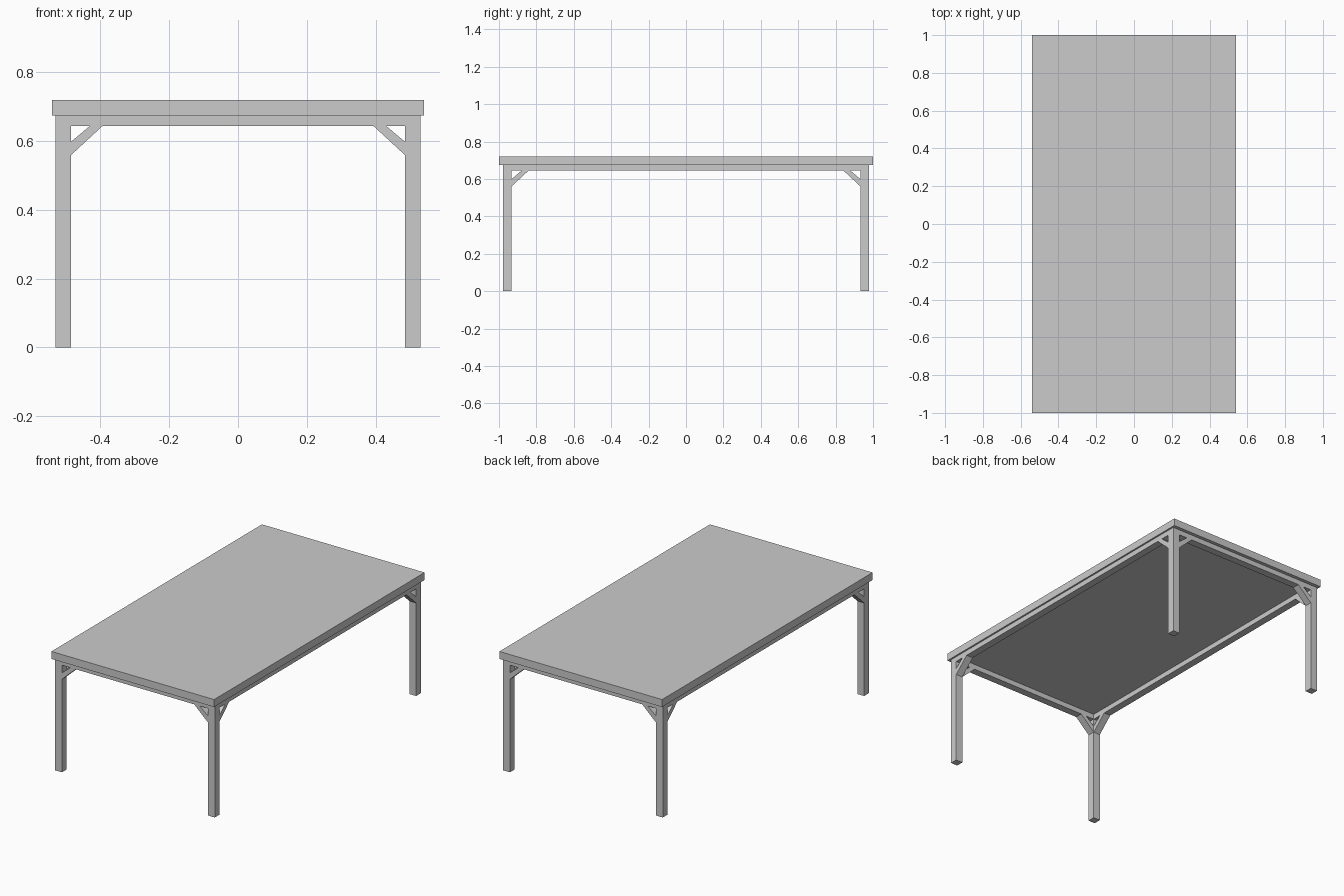
import bpy

if "Cube" in bpy.data.objects:
    bpy.data.objects.remove(bpy.data.objects["Cube"])

TOP_X, TOP_Y = 0.541, 1.0          # tabletop half sizes
LEG_X, LEG_Y = 0.531, 0.979        # outer faces of the legs
W = 0.045                          # timber thickness
Z_APRON, Z_UNDER, Z_TOP = 0.644, 0.675, 0.72


def make_mesh(name, verts, faces):
    mesh = bpy.data.meshes.new(name)
    mesh.from_pydata(verts, [], faces)
    obj = bpy.data.objects.new(name, mesh)
    bpy.context.collection.objects.link(obj)
    bpy.context.view_layer.objects.active = obj
    obj.select_set(True)
    bpy.ops.object.mode_set(mode='EDIT')
    bpy.ops.mesh.select_all(action='SELECT')
    bpy.ops.mesh.normals_make_consistent(inside=False)
    bpy.ops.object.mode_set(mode='OBJECT')
    obj.select_set(False)
    return obj


def prism(name, profile, place):
    """Extrude a (u, z) profile across the timber thickness; place maps (u, depth, z)."""
    n = len(profile)
    verts = [place(u, d, z) for d in (0, W) for u, z in profile]
    faces = [range(n), range(n, 2 * n)]
    faces += [(i, (i + 1) % n, n + (i + 1) % n, n + i) for i in range(n)]
    return make_mesh(name, verts, [tuple(f) for f in faces])


def box(name, lo, hi):
    profile = [(lo[0], lo[1]), (hi[0], lo[1]), (hi[0], hi[1]), (lo[0], hi[1])]
    verts = [(x, y, z) for z in (lo[2], hi[2]) for x, y in profile]
    faces = [(0, 1, 2, 3), (4, 5, 6, 7)]
    faces += [(i, (i + 1) % 4, 4 + (i + 1) % 4, 4 + i) for i in range(4)]
    return make_mesh(name, verts, faces)


# Tabletop
box("tabletop", (-TOP_X, -TOP_Y, Z_UNDER), (TOP_X, TOP_Y, Z_TOP))

# Brace profile: distance from the leg's inner face, height
brace = [(0, 0.559), (0.092, Z_APRON), (0.055, Z_APRON), (0, 0.598)]

for sx, side in ((-1, "left"), (1, "right")):
    # Long side aprons, flush with the legs
    x0, x1 = sorted((sx * LEG_X, sx * (LEG_X - W)))
    box(f"{side}_apron", (x0, -LEG_Y + W, Z_APRON), (x1, LEG_Y - W, Z_UNDER))

    for sy, end in ((-1, "front"), (1, "back")):
        # Corner leg with its two diagonal braces
        y0, y1 = sorted((sy * LEG_Y, sy * (LEG_Y - W)))
        box(f"{end}_{side}_leg", (x0, y0, 0), (x1, y1, Z_UNDER))
        prism(f"{end}_{side}_end_brace", brace,
              lambda u, d, z: (sx * (LEG_X - W - u), sy * (LEG_Y - d), z))
        prism(f"{end}_{side}_side_brace", brace,
              lambda u, d, z: (sx * (LEG_X - d), sy * (LEG_Y - W - u), z))

# Short end aprons
for sy, end in ((-1, "front"), (1, "back")):
    y0, y1 = sorted((sy * LEG_Y, sy * (LEG_Y - W)))
    box(f"{end}_apron", (-LEG_X + W, y0, Z_APRON), (LEG_X - W, y1, Z_UNDER))
